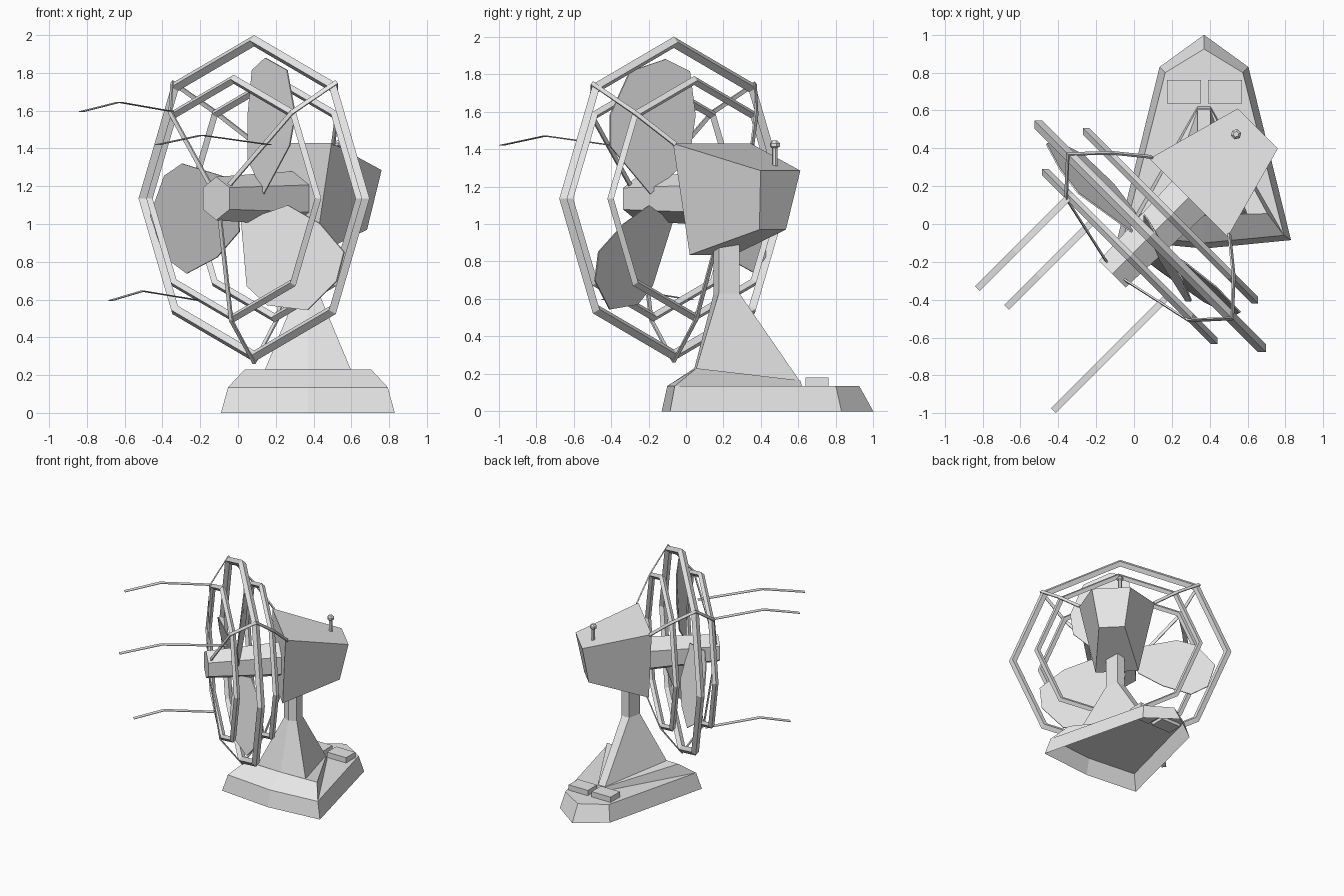
import bpy, bmesh, math
from mathutils import Vector, Matrix

if "Cube" in bpy.data.objects:
    bpy.data.objects.remove(bpy.data.objects["Cube"], do_unlink=True)

grey = bpy.data.materials.new("light_grey")
grey.diffuse_color = (0.8, 0.8, 0.8, 1)
grey.use_nodes = True
grey.node_tree.nodes["Principled BSDF"].inputs["Base Color"].default_value = (0.8, 0.8, 0.8, 1)

CX = 0.37          # centre line of the base
PIVOT = (CX, 0.22, 0)
AXIS_Z = 1.135     # height of the fan axis


def finish(name, bm, head=False):
    """Turn a bmesh into an object; head parts are swivelled about the neck."""
    bmesh.ops.recalc_face_normals(bm, faces=bm.faces)
    mesh = bpy.data.meshes.new(name)
    bm.to_mesh(mesh)
    bm.free()
    mesh.materials.append(grey)
    obj = bpy.data.objects.new(name, mesh)
    bpy.context.collection.objects.link(obj)
    if head:
        obj.location = PIVOT
        obj.rotation_euler.z = -math.pi / 4
    return obj


def loft(name, rings, head=False, start=True, end=True, closed=False):
    """Skin equal-length rings of points, with optional caps."""
    bm = bmesh.new()
    vs = [[bm.verts.new(p) for p in ring] for ring in rings]
    n = len(vs[0])
    pairs = list(zip(vs, vs[1:])) + ([(vs[-1], vs[0])] if closed else [])
    for a, b in pairs:
        for i in range(n):
            bm.faces.new((a[i], a[(i + 1) % n], b[(i + 1) % n], b[i]))
    if start and not closed:
        bm.faces.new(vs[0])
    if end and not closed:
        bm.faces.new(vs[-1])
    return finish(name, bm, head)


def circle(r, n, turn=0.0):
    return [(r * math.cos(turn + 2 * math.pi * i / n),
             r * math.sin(turn + 2 * math.pi * i / n)) for i in range(n)]


def strip(name, path, across, half_width, half_thick):
    """Flat ribbon following a path, its width along one fixed direction."""
    pts = [Vector(p) for p in path]
    across = Vector(across).normalized()
    rings = []
    for i, p in enumerate(pts):
        along = pts[min(i + 1, len(pts) - 1)] - pts[max(i - 1, 0)]
        n = across.cross(along).normalized() * half_thick
        a = across * half_width
        rings.append([p + a + n, p - a + n, p - a - n, p + a - n])
    return loft(name, rings, head=True)


# Base shell, open underneath: back, back side, front corner, front, mirrored
def base_ring(back, side_x, side_y, corner_x, corner_y, front, z):
    return [(CX, back, z), (CX + side_x, side_y, z), (CX + corner_x, corner_y, z),
            (CX, front, z), (CX - corner_x, corner_y, z), (CX - side_x, side_y, z)]


loft("base", [base_ring(1.0, 0.235, 0.83, 0.46, -0.085, -0.13, 0),
              base_ring(0.925, 0.205, 0.80, 0.423, -0.06, -0.10, 0.135)], start=False)


# Stand: sloped plinth, flare and neck as five-sided rings
def stand_ring(front, fx, fy, fz, bx, by, bz):
    return [(CX, front, fz), (CX + fx, fy, fz), (CX + bx, by, bz),
            (CX - bx, by, bz), (CX - fx, fy, fz)]


loft("plinth", [stand_ring(-0.10, 0.423, -0.06, 0.135, 0.035, 0.62, 0.135),
                stand_ring(0.045, 0.335, 0.055, 0.23, 0.034, 0.61, 0.165)], start=False)
loft("stand", [stand_ring(0.045, 0.227, 0.055, 0.23, 0.033, 0.605, 0.165),
               stand_ring(0.148, 0.06, 0.175, 0.63, 0.035, 0.285, 0.63),
               stand_ring(0.148, 0.06, 0.175, 0.95, 0.035, 0.285, 0.95)], start=False)

# Two buttons on the back of the base
for name, x in (("button_right", 0.265), ("button_left", 0.48)):
    loft(name, [[(x + sx * 0.09, 0.70 + sy * 0.062, z) for sx, sy in
                 ((-1, -1), (1, -1), (1, 1), (-1, 1))] for z in (0.11, 0.18)])

# Motor housing, tapering to the back and downwards (local frame faces -y)
loft("motor_housing", [
    [(-0.293, -0.116, 1.43), (0.293, -0.116, 1.43), (0.167, -0.116, 0.835), (-0.167, -0.116, 0.835)],
    [(-0.15, 0.402, 1.285), (0.15, 0.402, 1.285), (0.10, 0.343, 0.97), (-0.10, 0.343, 0.97)]], head=True)

# Pull knob on top of the housing
loft("knob", [[(-0.06 + x, 0.30 + y, z) for x, y in circle(r, 6)]
              for r, z in ((0.015, 1.29), (0.015, 1.405), (0.028, 1.415), (0.028, 1.43), (0.015, 1.445))],
     head=True)

# Six-sided hub
loft("hub", [[(x, y, AXIS_Z + z) for x, z in circle(r, 6, math.pi / 2)]
             for r, y in ((0.115, -0.686), (0.145, -0.10))], head=True)

# Three pitched blades: (across, forward, up from the axis)
blade = [(0.074, 0.392, 0.745), (0.29, 0.445, 0.68), (0.396, 0.49, 0.445), (0.375, 0.51, 0.28),
         (0.127, 0.455, 0.025), (-0.08, 0.37, 0.21), (-0.103, 0.345, 0.445), (-0.066, 0.35, 0.68)]
for k in range(3):
    spin = Matrix.Rotation(k * 2 * math.pi / 3, 3, 'Y')
    rings = []
    for d in (-0.004, 0.004):
        rings.append([spin @ Vector((w, -u + d, h)) + Vector((0, 0, AXIS_Z)) for w, u, h in blade])
    loft(f"blade_{k + 1}", rings, head=True)

# Cage hoops: octagons with a diamond section
for name, fwd, tip, r in (("cage_back_hoop", 0.25, 0.655, 0.024),
                          ("cage_middle_hoop", 0.403, 0.865, 0.03),
                          ("cage_front_hoop", 0.555, 0.655, 0.024)):
    rings = []
    for i in range(8):
        a = i * math.pi / 4
        rings.append([((tip - r + dr) * math.cos(a), -fwd + dy, AXIS_Z + (tip - r + dr) * math.sin(a))
                      for dr, dy in circle(r, 4)])
    loft(name, rings, head=True, closed=True)

# Cage struts from the housing over the hoops to the hub
for name, deg, root in (("strut_left", 45, 0.41), ("strut_right", 135, 0.41), ("strut_bottom", 270, 0.29)):
    c, s = math.cos(math.radians(deg)), math.sin(math.radians(deg))
    path = [(r * c, -u, AXIS_Z + r * s) for u, r in
            ((0.10, root), (0.235, 0.645), (0.403, 0.87), (0.575, 0.645), (0.66, 0.10))]
    strip(name, path, (-s, 0, c), 0.012, 0.005)

# Streamers blowing forward from the cage: side, height, start, peak, end
for i, (w, z, u0, u1, u2) in enumerate(((-0.45, 1.595, 0.56, 0.964, 1.244),
                                        (0.29, 1.42, 0.58, 1.085, 1.415),
                                        (-0.27, 0.595, 0.54, 0.967, 1.205))):
    strip(f"streamer_{i + 1}", [(w, -u0, z), (w, -u1, z + 0.05), (w, -u2, z)],
          (1, 0, 0), 0.018, 0.002)
